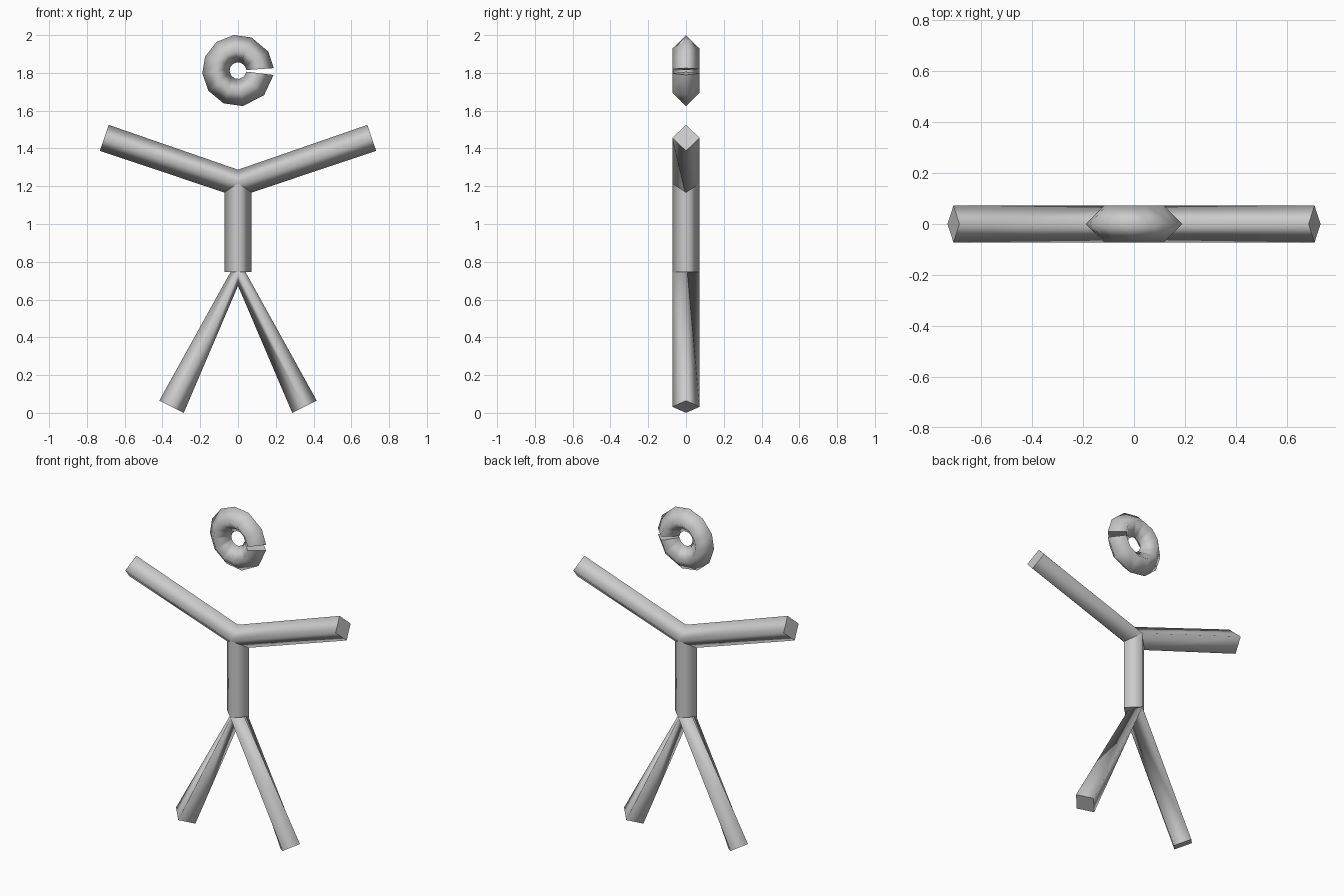
import bpy, bmesh, math
from mathutils import Vector

if "Cube" in bpy.data.objects:
    bpy.data.objects.remove(bpy.data.objects["Cube"])

R = 0.0725  # half-diagonal of the diamond tube section

grey = bpy.data.materials.new("light grey")
grey.diffuse_color = (0.6, 0.6, 0.6, 1)
grey.use_nodes = True
grey.node_tree.nodes["Principled BSDF"].inputs["Base Color"].default_value = grey.diffuse_color


def tube(name, stations):
    """Capped diamond tube; stations are (centre, in-plane side direction)."""
    bm = bmesh.new()
    depth = Vector((0, R, 0))
    rings = []
    for centre, side in stations:
        c, s = Vector(centre), Vector(side).normalized() * R
        rings.append([bm.verts.new(c + o) for o in (s, depth, -s, -depth)])
    for a, b in zip(rings, rings[1:]):
        for i in range(4):
            j = (i + 1) % 4
            bm.faces.new((a[i], a[j], b[j], b[i])).smooth = True
    caps = [bm.faces.new(rings[0]), bm.faces.new(rings[-1])]
    for cap in caps:
        for edge in cap.edges:
            edge.smooth = False
    bmesh.ops.recalc_face_normals(bm, faces=bm.faces)
    mesh = bpy.data.meshes.new(name)
    bm.to_mesh(mesh)
    bm.free()
    mesh.materials.append(grey)
    obj = bpy.data.objects.new(name, mesh)
    bpy.context.collection.objects.link(obj)


def limb_pair(name, apex_z, x, z):
    """Mirrored limbs meeting at an apex on the centre line."""
    rise = z - apex_z
    tube(name, [((-x, 0, z), (rise, 0, x)),
                ((0, 0, apex_z), (0, 0, 1)),
                ((x, 0, z), (-rise, 0, x))])


# Torso, arms and legs
tube("torso", [((0, 0, 0.747), (1, 0, 0)), ((0, 0, 1.215), (1, 0, 0))])
limb_pair("arms", 1.215, 0.708, 1.456)
limb_pair("legs", 0.745, 0.352, 0.0325)

# Head: slightly uneven ring with a narrow split on one side
head = []
for deg in (4, 32, 68, 97, 127, 157, 184, 214, 246, 278, 317, 353):
    a = math.radians(deg)
    out = Vector((math.cos(a), 0, math.sin(a)))
    head.append((Vector((0, 0, 1.812)) + out * 0.117, out))
tube("head_ring", head)
